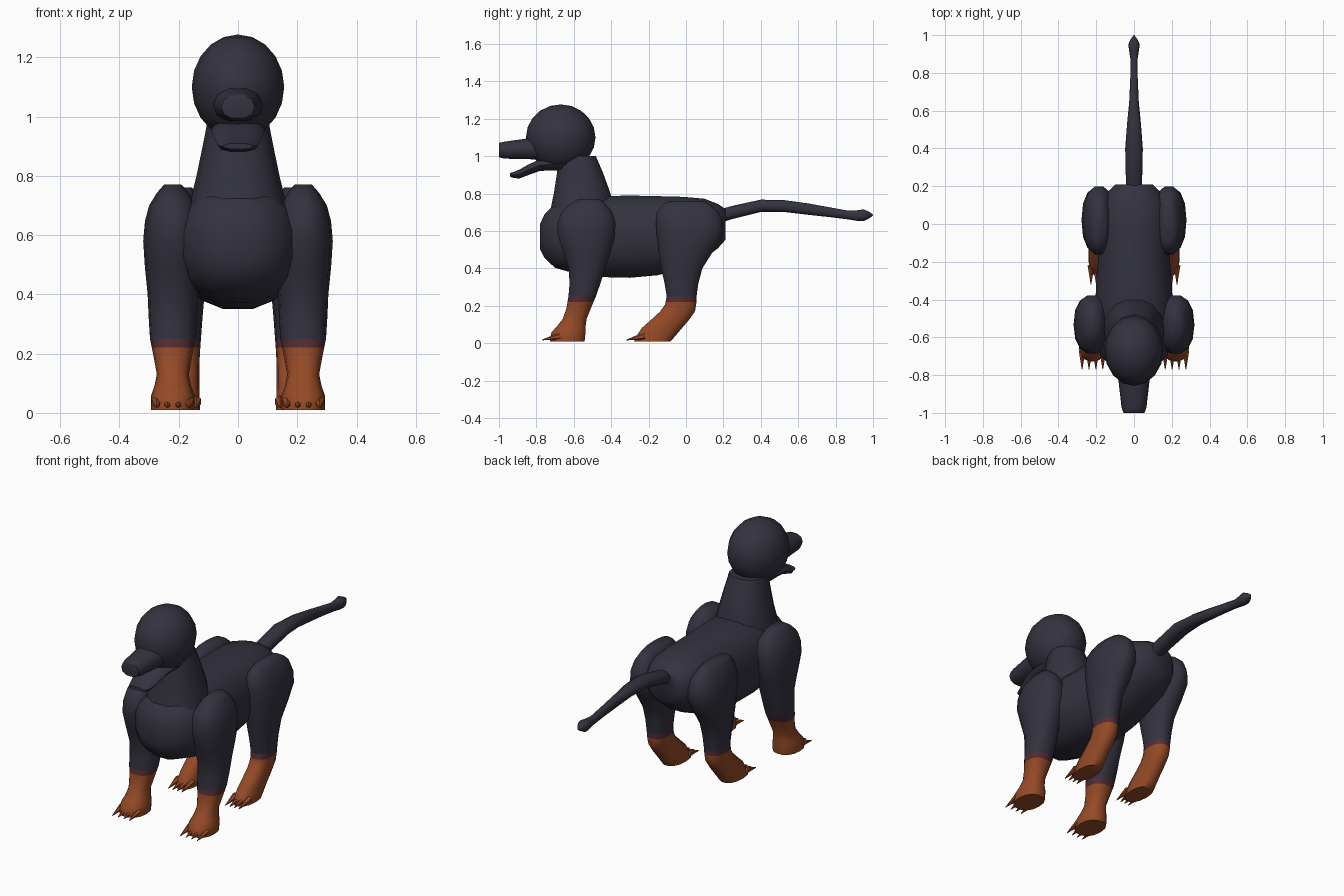
import bpy, bmesh, math
from mathutils import Matrix, Vector

cube = bpy.data.objects.get("Cube")
if cube:
    bpy.data.objects.remove(cube, do_unlink=True)


def make_material(name, red, green, blue):
    material = bpy.data.materials.new(name)
    material.use_nodes = True
    colour = (red, green, blue, 1)
    material.diffuse_color = colour
    material.node_tree.nodes["Principled BSDF"].inputs["Base Color"].default_value = colour
    return material


coat = make_material("dark coat", .033, .032, .05)
rust = make_material("rust fur", .3, .068, .02)
blend = make_material("maroon band", .085, .026, .036)
BAND_TOP, BAND_BOTTOM = .25, .22


def smooth_rings(keys, steps):
    """Fill in rings between the key rings along a smooth curve."""
    points = [Vector(key) for key in keys]
    padded = [points[0], *points, points[-1]]
    rings = []
    for before, start, end, after in zip(padded, padded[1:], padded[2:], padded[3:]):
        for step in range(steps):
            t = step / steps
            leave, arrive = (end - before) / 2, (after - start) / 2
            bend = (end - start) * 3 - leave * 2 - arrive
            rest = (start - end) * 2 + leave + arrive
            rings.append(start + leave * t + bend * t * t + rest * t ** 3)
    return rings + [points[-1]]


def boxy(value):
    return math.copysign(abs(value) ** .87, value)


def loft(bm, axis, keys, sides, steps, centre_x=0):
    """Each key ring: position on the axis, low edge, high edge, half width."""
    loops = []
    for position, low, high, half_width in smooth_rings(keys, steps):
        loop = []
        for side in range(sides):
            angle = math.tau * (side + .5) / sides
            across = (low + high) / 2 + (high - low) / 2 * boxy(math.cos(angle))
            x = centre_x + half_width * boxy(math.sin(angle))
            place = (x, across, position) if axis == "z" else (x, position, across)
            loop.append(bm.verts.new(place))
        loops.append(loop)
    for first, second in zip(loops, loops[1:]):
        for side in range(sides):
            after = (side + 1) % sides
            bm.faces.new((first[side], first[after], second[after], second[side]))
    bm.faces.new(loops[0])
    bm.faces.new(loops[-1])


def finish(name, bm, materials):
    bmesh.ops.recalc_face_normals(bm, faces=bm.faces)
    mesh = bpy.data.meshes.new(name)
    bm.to_mesh(mesh)
    bm.free()
    part = bpy.data.objects.new(name, mesh)
    bpy.context.collection.objects.link(part)
    for material in materials:
        mesh.materials.append(material)
    bpy.ops.object.select_all(action="DESELECT")
    part.select_set(True)
    bpy.context.view_layer.objects.active = part
    bpy.ops.object.shade_smooth_by_angle(angle=math.radians(55))
    return part


def body_part(name, axis, keys, sides=14, steps=2):
    bm = bmesh.new()
    loft(bm, axis, keys, sides, steps)
    finish(name, bm, [coat])


def leg_pair(name, centre_x, keys):
    bm = bmesh.new()
    loft(bm, "z", keys, sides=14, steps=2, centre_x=centre_x)
    # Four claws across the front of the paw
    paw_front, paw_width = keys[-1][1], keys[-1][-1]
    for offset in (-.75, -.25, .25, .75):
        place = Matrix.Translation((centre_x + offset * paw_width, paw_front + .01, .028))
        tilt = Matrix.Rotation(math.radians(102), 4, "X")
        bmesh.ops.create_cone(bm, cap_ends=True, segments=6, radius1=.02,
                              radius2=.002, depth=.1, matrix=place @ tilt)
    # Cut clean colour borders, then colour by height
    for height in (BAND_TOP, BAND_BOTTOM):
        bmesh.ops.bisect_plane(bm, geom=bm.verts[:] + bm.edges[:] + bm.faces[:],
                               plane_co=(0, 0, height), plane_no=(0, 0, 1))
    for face in bm.faces:
        height = face.calc_center_median().z
        face.material_index = (height < BAND_TOP) + (height < BAND_BOTTOM)
    part = finish(name, bm, [coat, blend, rust])
    part.modifiers.new("Mirror", "MIRROR")


# Trunk and neck
body_part("torso", "y", [
    (-.78, .5, .64, .06), (-.7, .4, .75, .18), (-.45, .35, .79, .21),
    (-.15, .36, .79, .19), (.1, .45, .775, .18), (.21, .55, .72, .1)], sides=16)
body_part("neck", "z", [
    (.6, -.755, -.38, .19), (.8, -.71, -.4, .14), (1, -.68, -.48, .1)])

# Round skull
skull = bmesh.new()
bmesh.ops.create_uvsphere(skull, u_segments=16, v_segments=10, radius=1)
skull.transform(Matrix.Translation((0, -.67, 1.1)) @ Matrix.Diagonal((.156, .186, .177, 1)))
finish("head", skull, [coat])

# Open mouth
body_part("muzzle", "y", [
    (-1, 1, 1.07, .05), (-.97, .985, 1.08, .066), (-.75, .98, 1.11, .09)], sides=10)
body_part("lower_jaw", "y", [
    (-.94, .89, .91, .05), (-.89, .88, .93, .07), (-.78, .92, .985, .09),
    (-.66, .92, .99, .09)], sides=10)

# Tail with a pointed tuft
body_part("tail", "y", [
    (.12, .62, .7, .04), (.4, .7, .77, .05), (.65, .685, .75, .027),
    (.87, .66, .71, .02), (.95, .65, .718, .033), (1, .684, .688, .002)], sides=8)

# Legs
leg_pair("front_legs", .22, [
    (.77, -.58, -.46, .03), (.7, -.67, -.39, .08), (.58, -.69, -.375, .1),
    (.4, -.63, -.43, .085), (.25, -.63, -.48, .077), (.13, -.66, -.53, .054),
    (.06, -.72, -.535, .073), (.01, -.73, -.54, .073)])
leg_pair("hind_legs", .185, [
    (.76, -.1, .1, .03), (.7, -.16, .18, .07), (.58, -.16, .2, .093),
    (.4, -.135, .09, .072), (.25, -.105, .058, .06), (.17, -.14, .05, .055),
    (.08, -.24, -.02, .055), (.01, -.28, -.08, .057)])
